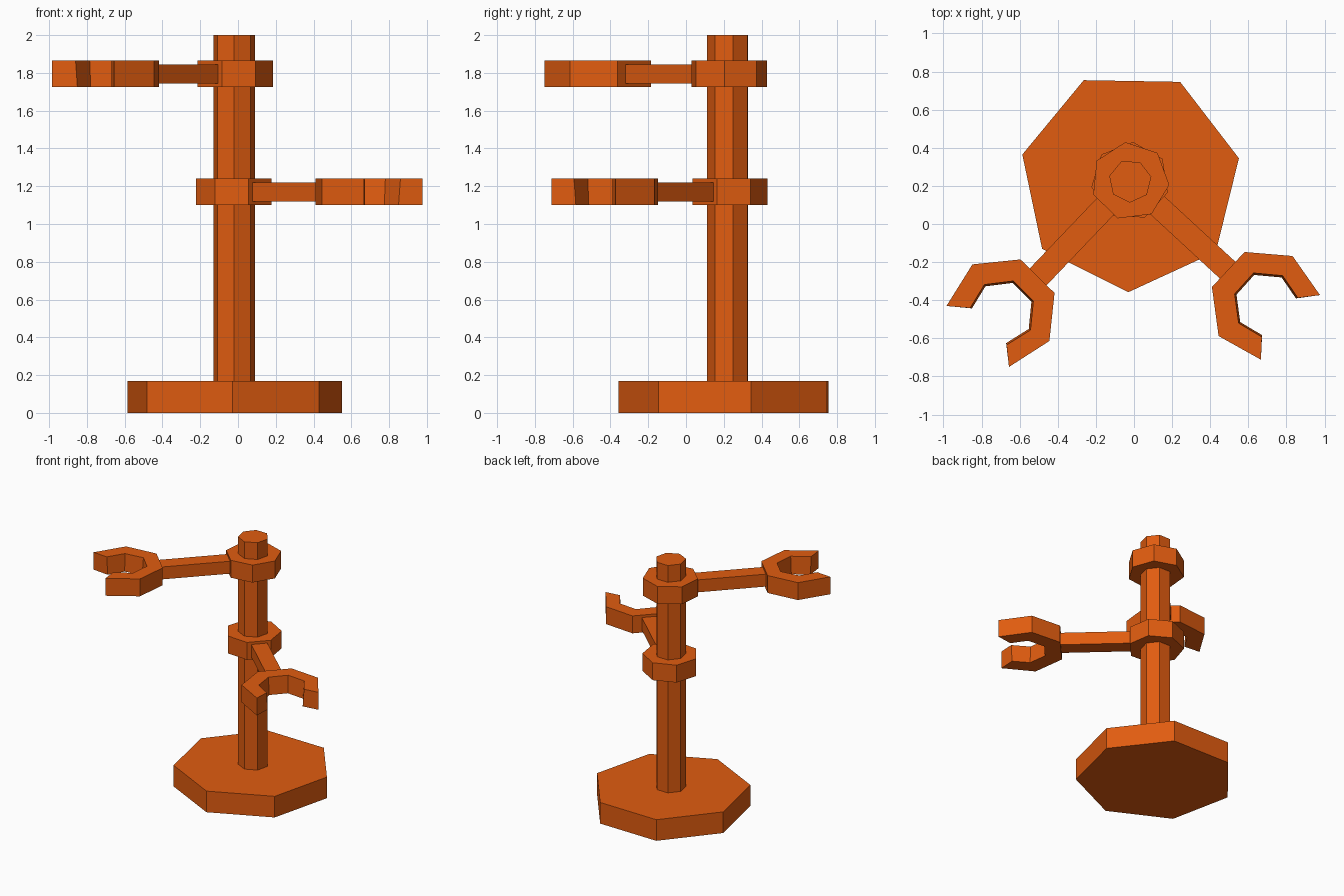
import bpy, bmesh, math
from mathutils import Vector

if "Cube" in bpy.data.objects:
    bpy.data.objects.remove(bpy.data.objects["Cube"])

orange = bpy.data.materials.new("burnt orange")
orange.diffuse_color = (0.75, 0.107, 0.005, 1)
orange.use_nodes = True
orange.node_tree.nodes["Principled BSDF"].inputs["Base Color"].default_value = orange.diffuse_color
CX, CY = -0.02, 0.225


def finish(name, bm):
    bmesh.ops.recalc_face_normals(bm, faces=bm.faces)
    me = bpy.data.meshes.new(name)
    bm.to_mesh(me)
    bm.free()
    me.materials.append(orange)
    bpy.context.collection.objects.link(bpy.data.objects.new(name, me))


def prism(name, bottom, top, z0, z1):
    """Closed prism between two outlines of equal length."""
    bm = bmesh.new()
    lo = [bm.verts.new((x, y, z0)) for x, y in bottom]
    hi = [bm.verts.new((x, y, z1)) for x, y in top]
    n = len(lo)
    bm.faces.new(lo[::-1])
    bm.faces.new(hi)
    for i in range(n):
        j = (i + 1) % n
        bm.faces.new((lo[i], lo[j], hi[j], hi[i]))
    finish(name, bm)


def heptagon(name, r, start, z0, z1):
    pts = [(CX + r * math.cos(math.radians(start) + math.tau * i / 7),
            CY + r * math.sin(math.radians(start) + math.tau * i / 7)) for i in range(7)]
    prism(name, pts, pts, z0, z1)


def arm(name, a, b, width, z0, z1):
    a, b = Vector(a), Vector(b)
    d = (b - a).normalized()
    s = Vector((-d.y, d.x)) * width / 2
    pts = [a - s, b - s, b + s, a + s]
    prism(name, pts, pts, z0, z1)


def claw(name, outer, inner, centre, z0, z1):
    """Open hook, its opening narrowing slightly towards the bottom."""
    c = Vector(centre)
    small = [tuple(c + (Vector(p) - c) * 0.94) for p in inner]
    bm = bmesh.new()
    rings = []
    for o, i, s in zip(outer, inner, small):
        rings.append([bm.verts.new((*p, z)) for p, z in
                      ((o, z0), (o, z1), (i, z1), (s, z0))])
    for r, q in zip(rings, rings[1:]):
        for k in range(4):
            m = (k + 1) % 4
            bm.faces.new((r[k], r[m], q[m], q[k]))
    bm.faces.new(rings[0])
    bm.faces.new(rings[-1][::-1])
    finish(name, bm)


# Base, pole and the two collars
heptagon("base", 0.583, -91, 0, 0.17)
heptagon("pole", 0.113, -91, 0.15, 2.0)
heptagon("upper_collar", 0.206, -5.6, 1.725, 1.865)
heptagon("lower_collar", 0.206, -17, 1.10, 1.24)

# Arms
arm("upper_arm", (-0.09, 0.155), (-0.515, -0.29), 0.125, 1.745, 1.845)
arm("lower_arm", (0.05, 0.165), (0.50, -0.25), 0.12, 1.12, 1.22)

# Claws
claw("upper_claw",
     [(-0.984, -0.43), (-0.848, -0.212), (-0.596, -0.186),
      (-0.417, -0.362), (-0.444, -0.614), (-0.656, -0.75)],
     [(-0.86, -0.441), (-0.785, -0.318), (-0.633, -0.299),
      (-0.528, -0.404), (-0.543, -0.556), (-0.669, -0.635)],
     (-0.70, -0.47), 1.725, 1.865)
claw("lower_claw",
     [(0.976, -0.373), (0.832, -0.168), (0.58, -0.147),
      (0.409, -0.331), (0.444, -0.588), (0.666, -0.712)],
     [(0.86, -0.388), (0.78, -0.271), (0.627, -0.257),
      (0.528, -0.367), (0.549, -0.52), (0.671, -0.593)],
     (0.69, -0.43), 1.10, 1.24)
